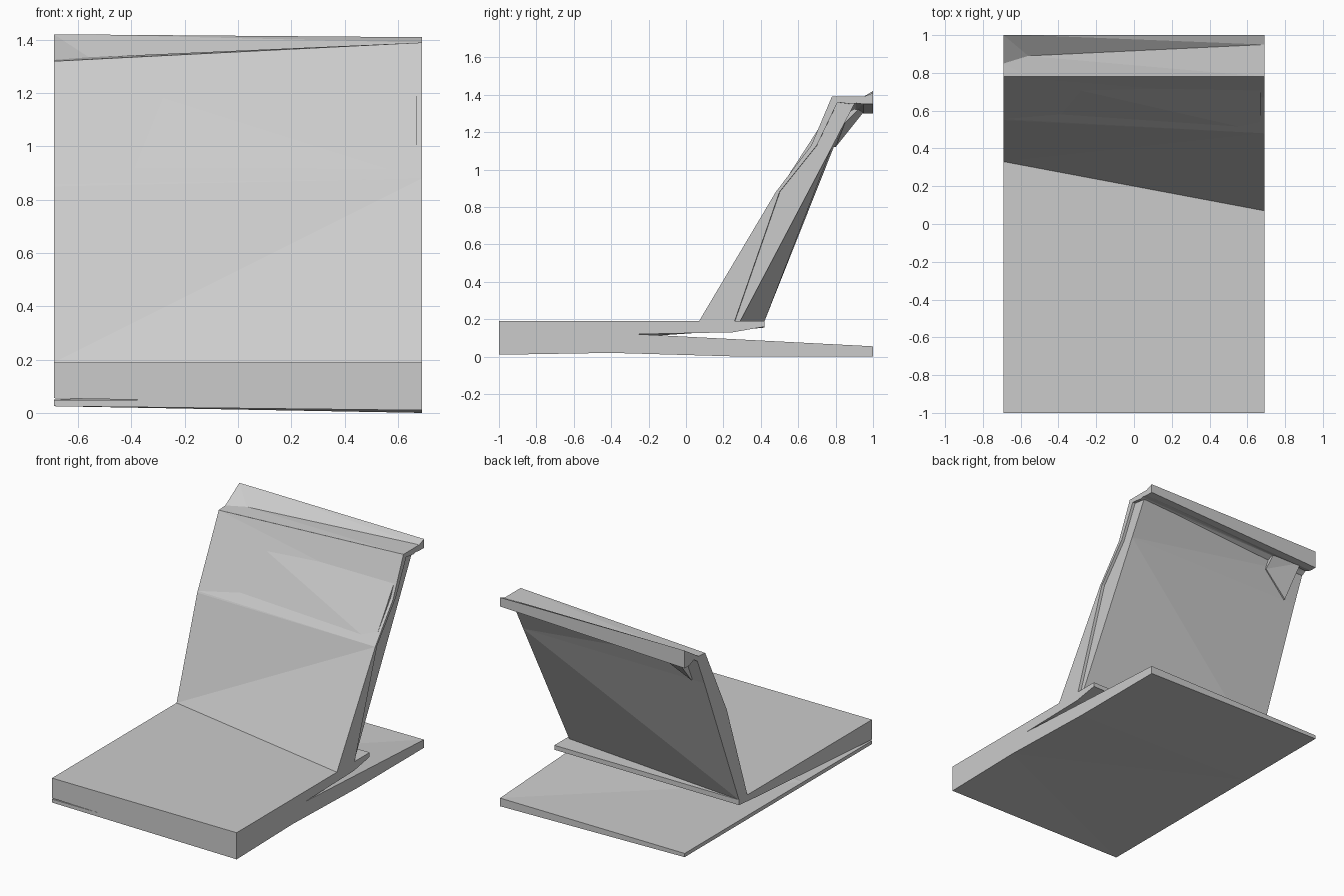
import bpy, bmesh

cube = bpy.data.objects.get("Cube")
if cube:
    bpy.data.objects.remove(cube, do_unlink=True)

grey = bpy.data.materials.new("plain grey")
grey.use_nodes = True
colour = (0.6, 0.6, 0.6, 1)
grey.diffuse_color = colour
grey.node_tree.nodes["Principled BSDF"].inputs["Base Color"].default_value = colour

SIDE = 0.69


def loft(name, *sections):
    """Skin a solid through (x, [(y, z), ...]) cross-sections."""
    bm = bmesh.new()
    rings = [[bm.verts.new((x, y, z)) for y, z in points] for x, points in sections]
    for a, b in zip(rings, rings[1:]):
        for i in range(len(a)):
            j = (i + 1) % len(a)
            bm.faces.new((a[i], a[j], b[j], b[i]))
    bm.faces.new(rings[0])
    bm.faces.new(rings[-1])
    bmesh.ops.triangulate(bm, faces=bm.faces[:])
    bmesh.ops.recalc_face_normals(bm, faces=bm.faces[:])
    mesh = bpy.data.meshes.new(name)
    bm.to_mesh(mesh)
    bm.free()
    mesh.materials.append(grey)
    obj = bpy.data.objects.new(name, mesh)
    bpy.context.collection.objects.link(obj)
    return obj


# Wedge seat, deep at the front and thin at the rear
loft("seat",
     (-SIDE, [(-1, .055), (-1, .19), (.42, .19), (.42, .155), (.25, .14), (-.26, .105)]),
     (SIDE, [(-1, .03), (-1, .19), (.42, .19), (.42, .16), (.25, .13), (-.26, .12)]))

# Base plate joined to the seat along its left front side
loft("base_plate",
     (-SIDE, [(-1, .025), (-1, .048), (-.26, .05), (1, .05), (1, .025), (.3, .025), (-.4, .025)]),
     (SIDE, [(-1, .01), (-1, .05), (-.26, .12), (1, .055), (1, 0), (.3, 0), (-.4, .02)]))

# Bent front sheet of the backrest
loft("backrest_front",
     (-SIDE, [(.33, .19), (.55, .85), (.555, .86), (.78, 1.32),
              (.82, 1.31), (.59, .86), (.585, .85), (.4, .19)]),
     (SIDE, [(.07, .19), (.48, .88), (.67, 1.13), (.78, 1.39),
             (.81, 1.36), (.7, 1.13), (.5, .88), (.26, .19)]))

# Rear panel, set in slightly on the left
loft("backrest_rear_panel",
     (-SIDE, [(.35, .19), (.57, .86), (.8, 1.31), (.87, 1.31), (.79, 1.12), (.42, .19)]),
     (SIDE - .02, [(.2, .19), (.49, .88), (.8, 1.36), (.9, 1.35), (.78, 1.12), (.29, .19)]))

# Overhanging top ledge with a raised rear lip
loft("top_ledge",
     (-SIDE, [(.78, 1.32), (.85, 1.325), (1, 1.42), (1, 1.3),
              (.95, 1.3), (.9, 1.32), (.87, 1.3), (.79, 1.3)]),
     (-.56, [(.78, 1.327), (.89, 1.335), (1, 1.42), (1, 1.305),
             (.95, 1.305), (.91, 1.32), (.87, 1.3), (.79, 1.3)]),
     (SIDE, [(.78, 1.39), (.95, 1.39), (1, 1.41), (1, 1.35),
             (.95, 1.35), (.91, 1.355), (.89, 1.35), (.81, 1.36)]))

# Small wedge bracket below the ledge
loft("ledge_bracket",
     (-.6, [(.78, 1.12), (.84, 1.32), (.96, 1.32), (.8, 1.12)]),
     (-.4, [(.82, 1.25), (.84, 1.32), (.92, 1.32), (.85, 1.25)]))
